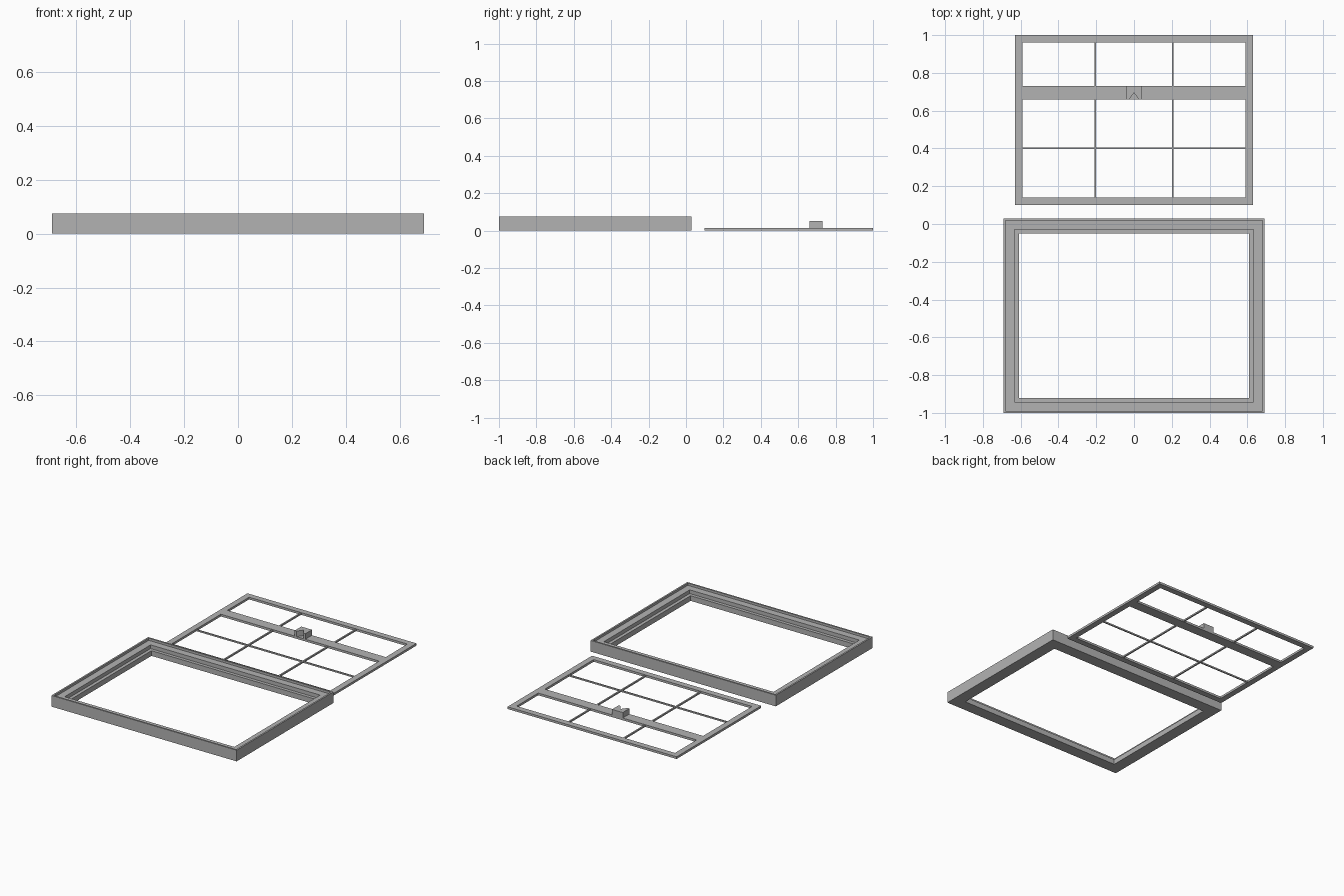
import bpy, bmesh

old = bpy.data.objects.get("Cube")
if old:
    bpy.data.objects.remove(old, do_unlink=True)

grey = bpy.data.materials.new("plain grey")
grey.use_nodes = True
colour = (0.45, 0.45, 0.45, 1)
grey.diffuse_color = colour
grey.node_tree.nodes["Principled BSDF"].inputs["Base Color"].default_value = colour


def finish(name, bm):
    bmesh.ops.recalc_face_normals(bm, faces=bm.faces)
    mesh = bpy.data.meshes.new(name)
    bm.to_mesh(mesh)
    bm.free()
    mesh.materials.append(grey)
    obj = bpy.data.objects.new(name, mesh)
    bpy.context.collection.objects.link(obj)
    return obj


def rect_ring(name, x, y0, y1, profile):
    """Mitred rectangular frame from a closed profile of (inset, height)."""
    bm = bmesh.new()
    loops = []
    for d, z in profile:
        corners = ((-x + d, y0 + d), (x - d, y0 + d), (x - d, y1 - d), (-x + d, y1 - d))
        loops.append([bm.verts.new((cx, cy, z)) for cx, cy in corners])
    for i, a in enumerate(loops):
        b = loops[(i + 1) % len(loops)]
        for k in range(4):
            n = (k + 1) % 4
            bm.faces.new((a[k], a[n], b[n], b[k]))
    return finish(name, bm)


def prism(name, outline, z0, z1):
    """Vertical prism over a flat outline."""
    bm = bmesh.new()
    base = bm.faces.new([bm.verts.new((x, y, z0)) for x, y in outline])
    top = bmesh.ops.extrude_face_region(bm, geom=[base])["geom"]
    for v in top:
        if isinstance(v, bmesh.types.BMVert):
            v.co.z = z1
    return finish(name, bm)


def bar(name, x0, x1, y0, y1, z0, z1):
    return prism(name, ((x0, y0), (x1, y0), (x1, y1), (x0, y1)), z0, z1)


# Outer casing with two rebated steps
rect_ring("casing", 0.69, -1.0, 0.03,
          [(0, 0), (0, 0.075), (0.011, 0.075), (0.011, 0.06), (0.058, 0.06),
           (0.058, 0.035), (0.08, 0.035), (0.08, 0)])

# Sash border and meeting rail
T = 0.015
rect_ring("sash_border", 0.63, 0.10, 1.0, [(0, 0), (0, T), (0.04, T), (0.04, 0)])
bar("meeting_rail", -0.59, 0.59, 0.66, 0.73, 0, T)

# Thin glazing bars
for side, sx in (("left", 0.205), ("right", -0.205)):
    for part, y0, y1 in (("lower", 0.14, 0.66), ("upper", 0.73, 0.96)):
        bar(f"{part}_glazing_bar_{side}", sx - 0.005, sx + 0.005, y0, y1, 0.002, 0.012)
bar("cross_glazing_bar", -0.59, 0.59, 0.396, 0.404, 0.002, 0.012)

# Notched latch block on the rail
prism("latch", ((-0.04, 0.66), (-0.025, 0.66), (0, 0.695), (0.025, 0.66),
                (0.04, 0.66), (0.04, 0.73), (-0.04, 0.73)), T, 0.052)
